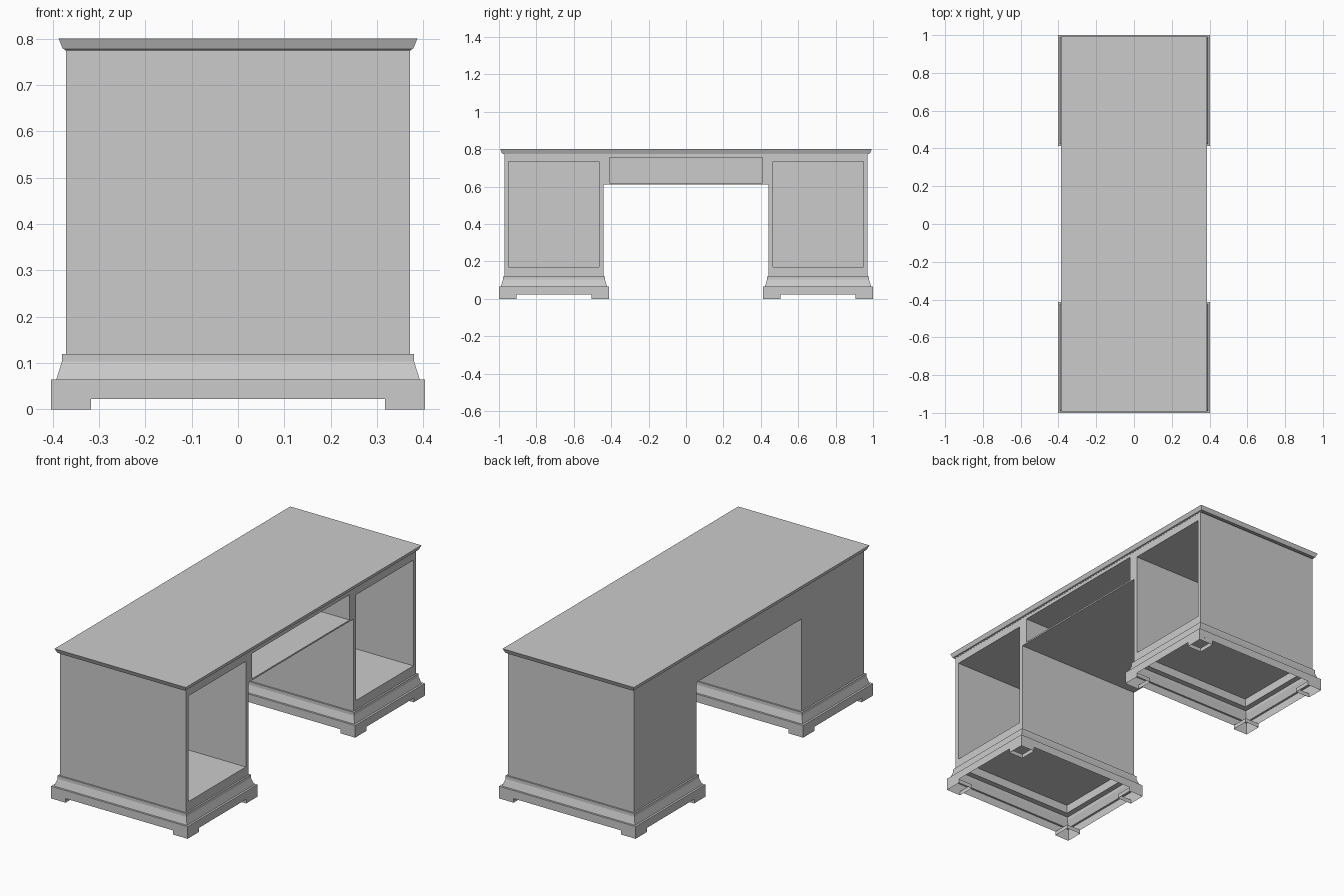
import bpy, bmesh

if "Cube" in bpy.data.objects:
    bpy.data.objects.remove(bpy.data.objects["Cube"])

BX, BY = 0.371, 0.97            # half size of the desk body
PY, PH = 0.706, 0.264           # pedestal centre and half width in y


def finish(name, bm):
    bmesh.ops.recalc_face_normals(bm, faces=bm.faces)
    mesh = bpy.data.meshes.new(name)
    bm.to_mesh(mesh)
    bm.free()
    ob = bpy.data.objects.new(name, mesh)
    bpy.context.collection.objects.link(ob)
    return ob


def add_box(bm, x0, x1, y0, y1, z0, z1):
    vs = bmesh.ops.create_cube(bm, size=1)["verts"]
    for v in vs:
        v.co = ((x0, x1)[v.co.x > 0], (y0, y1)[v.co.y > 0], (z0, z1)[v.co.z > 0])


def add_rings(bm, cx, cy, rings, cap=False):
    """Stack rectangular rings (half x, half y, z) joined by side faces."""
    loops = [[bm.verts.new((cx + sx * hx, cy + sy * hy, z))
              for sx, sy in ((-1, -1), (1, -1), (1, 1), (-1, 1))]
             for hx, hy, z in rings]
    for a, b in zip(loops, loops[1:]):
        for i in range(4):
            j = (i + 1) % 4
            bm.faces.new((a[i], a[j], b[j], b[i]))
    if cap:
        bm.faces.new(loops[0][::-1])
        bm.faces.new(loops[-1])


# Body: U-shaped outline extruded across the depth
k = PY - PH
outline = [(-BY, 0.12), (-k, 0.12), (-k, 0.612), (k, 0.612),
           (k, 0.12), (BY, 0.12), (BY, 0.773), (-BY, 0.773)]
bm = bmesh.new()
face = bm.faces.new([bm.verts.new((-BX, y, z)) for y, z in outline])
side = bmesh.ops.extrude_face_region(bm, geom=[face])["geom"]
for v in side:
    if isinstance(v, bmesh.types.BMVert):
        v.co.x = BX
body = finish("desk_body", bm)

# Cutters: open compartments, drawer slot and hollows under the pedestals
bm = bmesh.new()
add_box(bm, -0.35, 0.5, -0.41, 0.41, 0.62, 0.755)
for s in (-1, 1):
    y0, y1 = s * PY - 0.242, s * PY + 0.242
    add_box(bm, -0.35, 0.5, y0, y1, 0.17, 0.733)
    add_box(bm, -0.35, 0.35, y0, y1, 0.05, 0.165)
cutter = finish("opening_cutter", bm)
cutter.hide_render = True
mod = body.modifiers.new("openings", "BOOLEAN")
mod.operation = "DIFFERENCE"
mod.solver = "EXACT"
mod.object = cutter
bpy.context.view_layer.objects.active = body
bpy.ops.object.modifier_apply(modifier=mod.name)
bpy.data.objects.remove(cutter)

# Table top with a flared edge
bm = bmesh.new()
edge = [(0.372, 0.773), (0.373, 0.776), (0.378, 0.778), (0.387, 0.80)]
add_rings(bm, 0, 0, [(x, x + 0.606, z) for x, z in edge], cap=True)
finish("table_top", bm)

# Hollow skirting and corner feet on each pedestal
skirt = [(0.0, 0.12), (0.009, 0.12), (0.009, 0.103), (0.021, 0.065),
         (0.032, 0.065), (0.032, 0.022)]
for s, label in ((-1, "front"), (1, "back")):
    bm = bmesh.new()
    add_rings(bm, 0, s * PY, [(BX + d, PH + d * 0.94, z) for d, z in skirt])
    finish(label + "_skirting", bm)
    bm = bmesh.new()
    f = 0.043
    for sx in (-1, 1):
        for sy in (-1, 1):
            add_rings(bm, sx * (BX + 0.032 - f), s * PY + sy * (PH + 0.03 - f - 0.004),
                      [(f, f + 0.004, 0), (f, f + 0.004, 0.022)])
    finish(label + "_feet", bm)
